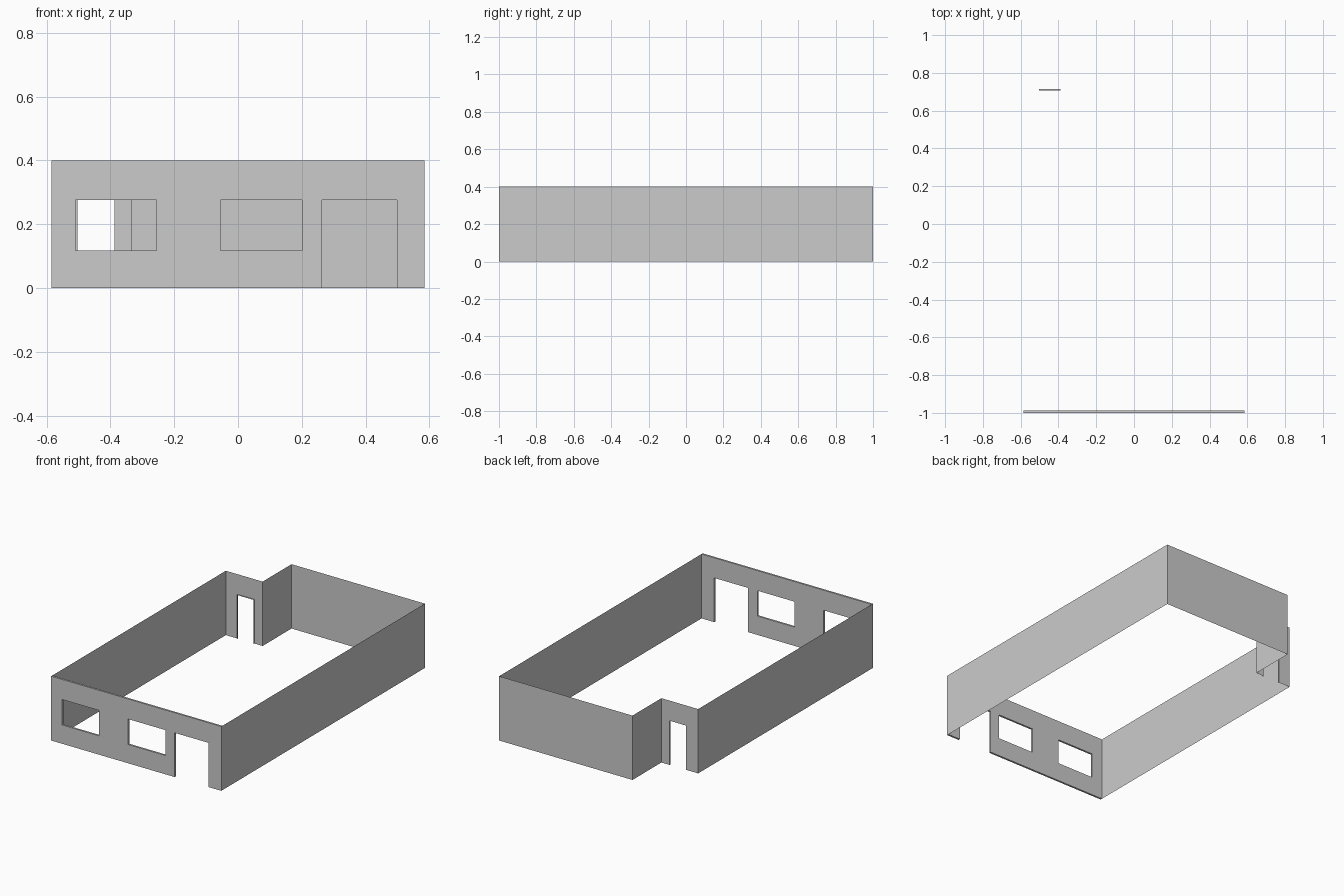
import bpy, bmesh

if "Cube" in bpy.data.objects:
    bpy.data.objects.remove(bpy.data.objects["Cube"])

W, L, H = 0.585, 1.0, 0.40      # half width, half length, wall height
NX, NY = -0.332, 0.716          # inner corner of the entrance recess
T = 0.012                       # wall thickness
HEAD, SILL = 0.275, 0.117       # opening head and window sill heights


def finish(name, bm):
    me = bpy.data.meshes.new(name)
    bm.to_mesh(me)
    bm.free()
    ob = bpy.data.objects.new(name, me)
    bpy.context.collection.objects.link(ob)
    return ob


def quad(bm, *pts):
    return bm.faces.new([bm.verts.new(p) for p in pts])


def pierced_wall(name, x0, x1, y, openings):
    """Upright sheet facing front, with rectangular (x0, x1, z0, z1) openings."""
    xs = sorted({x0, x1, *(v for o in openings for v in o[:2])})
    zs = sorted({0.0, H, *(v for o in openings for v in o[2:])})
    bm = bmesh.new()
    for a, b in zip(xs, xs[1:]):
        for c, d in zip(zs, zs[1:]):
            mx, mz = (a + b) / 2, (c + d) / 2
            if any(o[0] < mx < o[1] and o[2] < mz < o[3] for o in openings):
                continue
            quad(bm, (a, y, c), (b, y, c), (b, y, d), (a, y, d))
    bmesh.ops.remove_doubles(bm, verts=bm.verts, dist=1e-5)
    return finish(name, bm)


# Front wall: solid, two windows and a wide door
front = pierced_wall("front_wall", -W, W, -L, [
    (-0.51, -0.255, SILL, HEAD),
    (-0.055, 0.20, SILL, HEAD),
    (0.264, 0.498, 0.0, HEAD)])
mod = front.modifiers.new("thickness", 'SOLIDIFY')
mod.thickness, mod.offset = T, -1

# Side, back and recess walls: one thin open shell around the plan
plan = [(W, -L), (W, L), (NX, L), (NX, NY)]
bm = bmesh.new()
for (ax, ay), (bx, by) in list(zip(plan, plan[1:])) + [((-W, NY), (-W, -L))]:
    quad(bm, (ax, ay, 0), (bx, by, 0), (bx, by, H), (ax, ay, H))
bmesh.ops.remove_doubles(bm, verts=bm.verts, dist=1e-5)
finish("outer_walls", bm)

# Recess wall with the narrow entrance door
DX0, DX1 = -0.503, -0.388
recess = pierced_wall("entrance_wall", -W, NX, NY, [(DX0, DX1, 0.0, HEAD)])
recess.data.flip_normals()

# Door reveal: two jambs and a head
y1 = NY - T * 0.8
path = [(DX0, 0), (DX0, HEAD), (DX1, HEAD), (DX1, 0)]
bm = bmesh.new()
for (ax, az), (bx, bz) in zip(path, path[1:]):
    quad(bm, (ax, NY, az), (ax, y1, az), (bx, y1, bz), (bx, NY, bz))
bmesh.ops.remove_doubles(bm, verts=bm.verts, dist=1e-5)
finish("entrance_door_reveal", bm)
